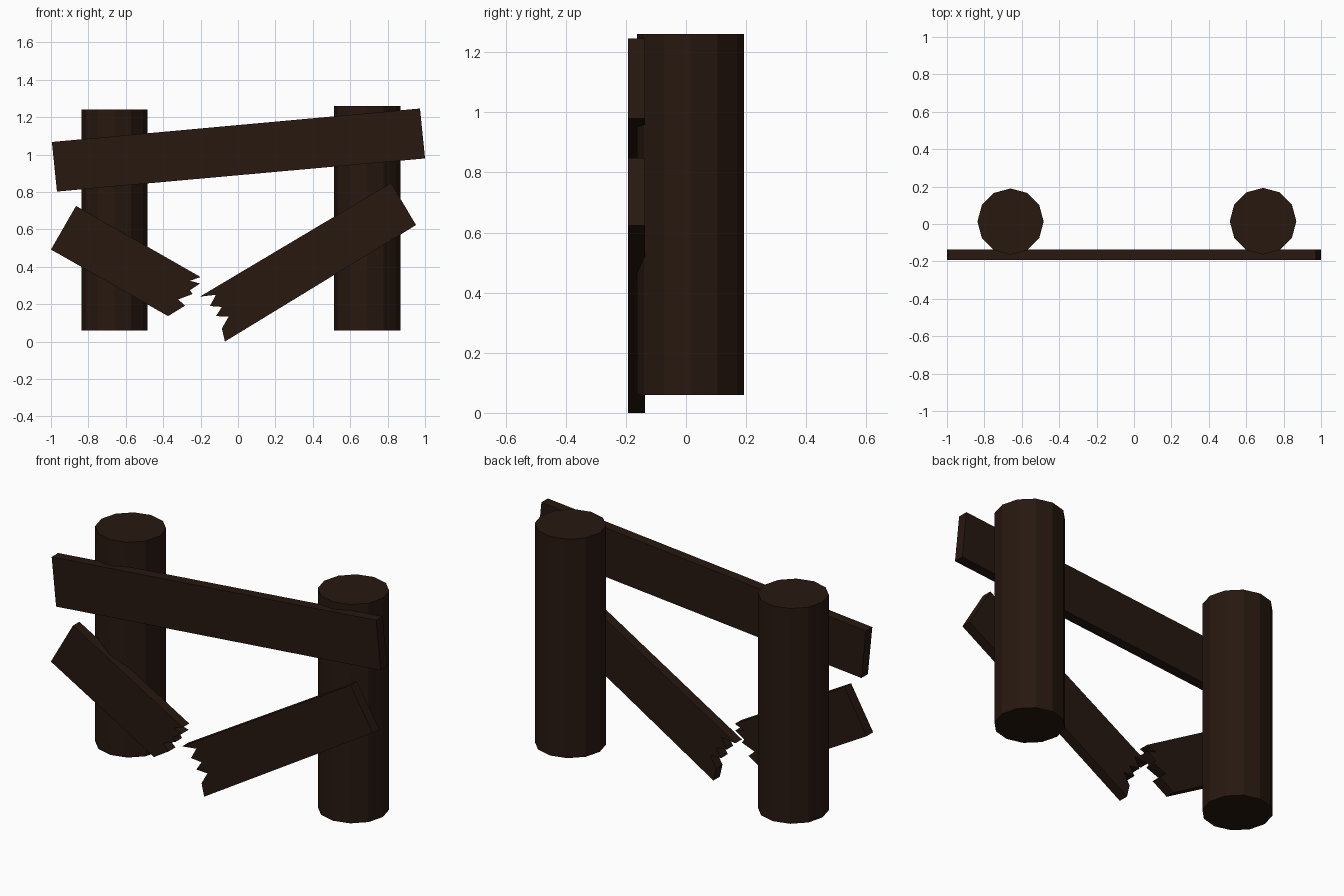
import bpy, bmesh
from math import radians

if "Cube" in bpy.data.objects:
    bpy.data.objects.remove(bpy.data.objects["Cube"])

wood = bpy.data.materials.new("dark_wood")
wood.diffuse_color = (0.02, 0.009, 0.005, 1)
wood.use_nodes = True
wood.node_tree.nodes["Principled BSDF"].inputs["Base Color"].default_value = wood.diffuse_color


def finish(bm, name):
    bmesh.ops.recalc_face_normals(bm, faces=bm.faces)
    mesh = bpy.data.meshes.new(name)
    bm.to_mesh(mesh)
    bm.free()
    mesh.materials.append(wood)
    bpy.context.collection.objects.link(bpy.data.objects.new(name, mesh))


def post(name, x, y, z0, z1, r):
    bm = bmesh.new()
    bmesh.ops.create_cone(bm, cap_ends=True, segments=12, radius1=r, radius2=r, depth=z1 - z0)
    bmesh.ops.translate(bm, verts=bm.verts, vec=(x, y, (z0 + z1) / 2))
    finish(bm, name)


def plank(name, outline, y0=-0.193, y1=-0.137):
    # extrude a front-view outline through the plank thickness
    bm = bmesh.new()
    face = bm.faces.new([bm.verts.new((x, y0, z)) for x, z in outline])
    ext = bmesh.ops.extrude_face_region(bm, geom=[face], use_keep_orig=True)
    moved = [v for v in ext["geom"] if isinstance(v, bmesh.types.BMVert)]
    bmesh.ops.translate(bm, verts=moved, vec=(0, y1 - y0, 0))
    finish(bm, name)


# Upright posts
post("left_post", -0.66, 0.013, 0.06, 1.24, 0.177)
post("right_post", 0.69, 0.015, 0.06, 1.26, 0.178)

# Whole top rail
plank("top_rail", [(-0.995, 1.067), (-0.968, 0.802), (1.0, 0.979), (0.973, 1.246)])

# Snapped lower rail with splintered ends
plank("broken_rail_left", [
    (-0.866, 0.725), (-1.0, 0.492), (-0.374, 0.136), (-0.283, 0.192), (-0.32, 0.225),
    (-0.243, 0.254), (-0.257, 0.275), (-0.203, 0.31), (-0.257, 0.325), (-0.2, 0.345)])
plank("broken_rail_right", [
    (0.818, 0.848), (0.952, 0.623), (-0.07, 0.0), (-0.086, 0.07), (-0.05, 0.133),
    (-0.118, 0.136), (-0.086, 0.185), (-0.15, 0.19), (-0.118, 0.25), (-0.204, 0.24)])
